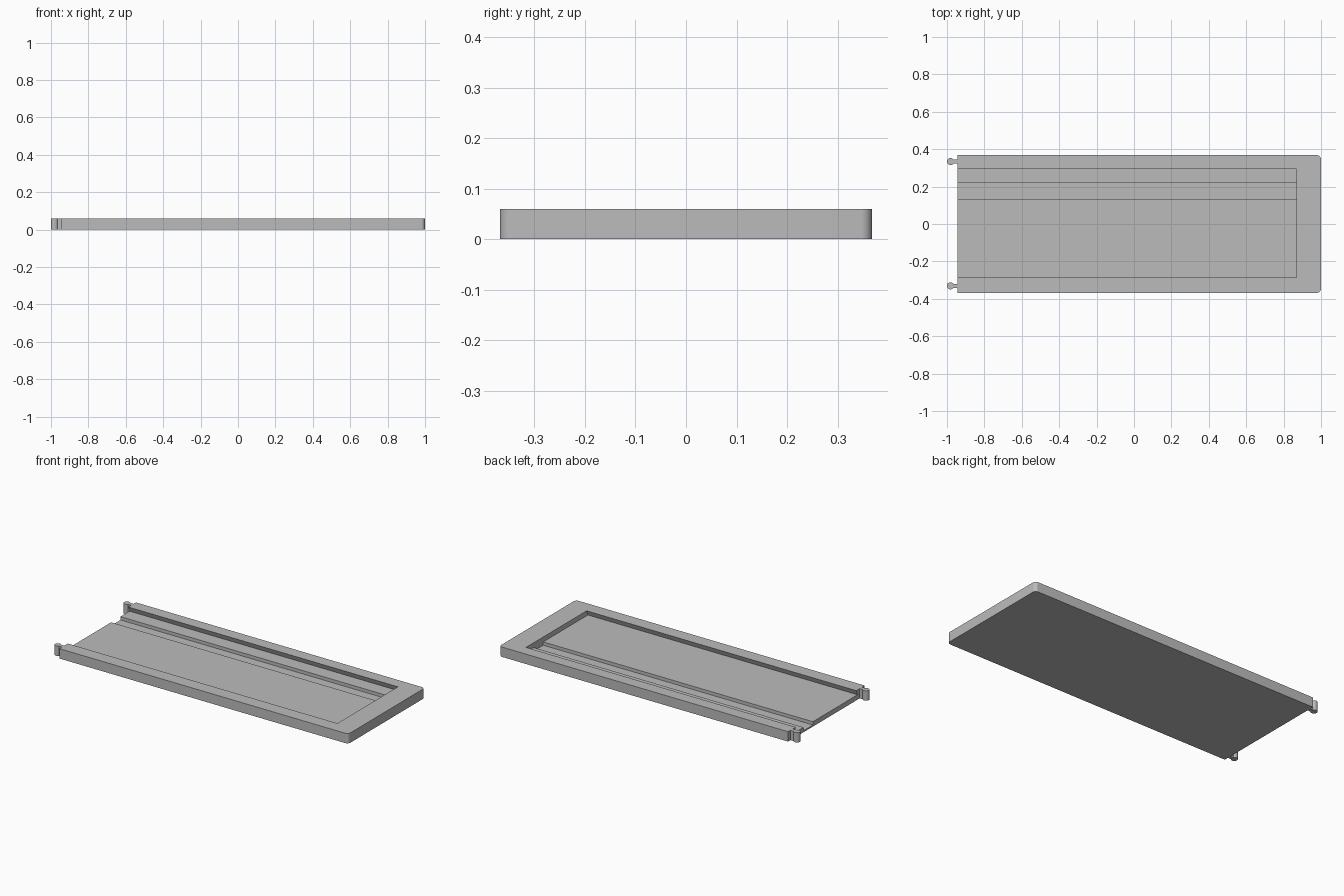
import bpy, bmesh, math
from mathutils import Vector

cube = bpy.data.objects.get("Cube")
if cube:
    bpy.data.objects.remove(cube, do_unlink=True)

LEFT, RIGHT, HALF_Y, TOP = -0.945, 1.0, 0.368, 0.06

gray = bpy.data.materials.new("plain_gray")
gray.use_nodes = True
gray.diffuse_color = (0.5, 0.5, 0.5, 1)
gray.node_tree.nodes["Principled BSDF"].inputs["Base Color"].default_value = (0.5, 0.5, 0.5, 1)


def prism(name, outline, direction):
    """Extrude a closed outline of 3D points along a direction."""
    bm = bmesh.new()
    face = bm.faces.new([bm.verts.new(p) for p in outline])
    grown = bmesh.ops.extrude_face_region(bm, geom=[face], use_keep_orig=True)
    moved = [v for v in grown["geom"] if isinstance(v, bmesh.types.BMVert)]
    bmesh.ops.translate(bm, verts=moved, vec=Vector(direction))
    bmesh.ops.recalc_face_normals(bm, faces=bm.faces)
    mesh = bpy.data.meshes.new(name)
    bm.to_mesh(mesh)
    bm.free()
    mesh.materials.append(gray)
    obj = bpy.data.objects.new(name, mesh)
    bpy.context.collection.objects.link(obj)
    return obj


def arc(cx, cy, radius, start, end, steps):
    angles = [math.radians(start + (end - start) * i / steps) for i in range(steps + 1)]
    return [(cx + radius * math.cos(a), cy + radius * math.sin(a), 0) for a in angles]


def smooth(obj):
    bpy.ops.object.select_all(action="DESELECT")
    obj.select_set(True)
    bpy.context.view_layer.objects.active = obj
    bpy.ops.object.shade_smooth_by_angle(angle=math.radians(30))


# Slab with two rounded corners at the closed end
r = 0.022
outline = [(LEFT, HALF_Y, 0), (LEFT, -HALF_Y, 0)]
outline += arc(RIGHT - r, -HALF_Y + r, r, -90, 0, 8)
outline += arc(RIGHT - r, HALF_Y - r, r, 0, 90, 8)
tray = prism("tray", outline, (0, 0, TOP))

# Stepped channel with undercut side walls, open at the hinge end
floor, groove, over = 0.03, 0.01, 0.012
channel = [(-0.287, TOP + 0.02), (-0.287, TOP), (-0.287 - over, floor),
           (0.13, floor), (0.13, groove), (0.22, groove), (0.22, floor),
           (0.295 + over, floor), (0.295, TOP), (0.295, TOP + 0.02)]
start = LEFT - 0.1
cutter = prism("channel_cutter", [(start, y, z) for y, z in channel], (0.87 - start, 0, 0))
cutter.hide_render = True
cut = tray.modifiers.new("channel", "BOOLEAN")
cut.operation = "DIFFERENCE"
cut.solver = "EXACT"
cut.object = cutter
bpy.context.view_layer.objects.active = tray
bpy.ops.object.modifier_apply(modifier="channel")
bpy.data.objects.remove(cutter, do_unlink=True)
smooth(tray)

# Round hinge knobs on short necks
for name, y in (("front_knob", -0.331), ("back_knob", 0.334)):
    points = [(LEFT, y - 0.011, 0), (LEFT, y + 0.011, 0)]
    points += arc(-0.981, y, 0.019, 35, 325, 20)
    smooth(prism(name, points, (0, 0, TOP)))
